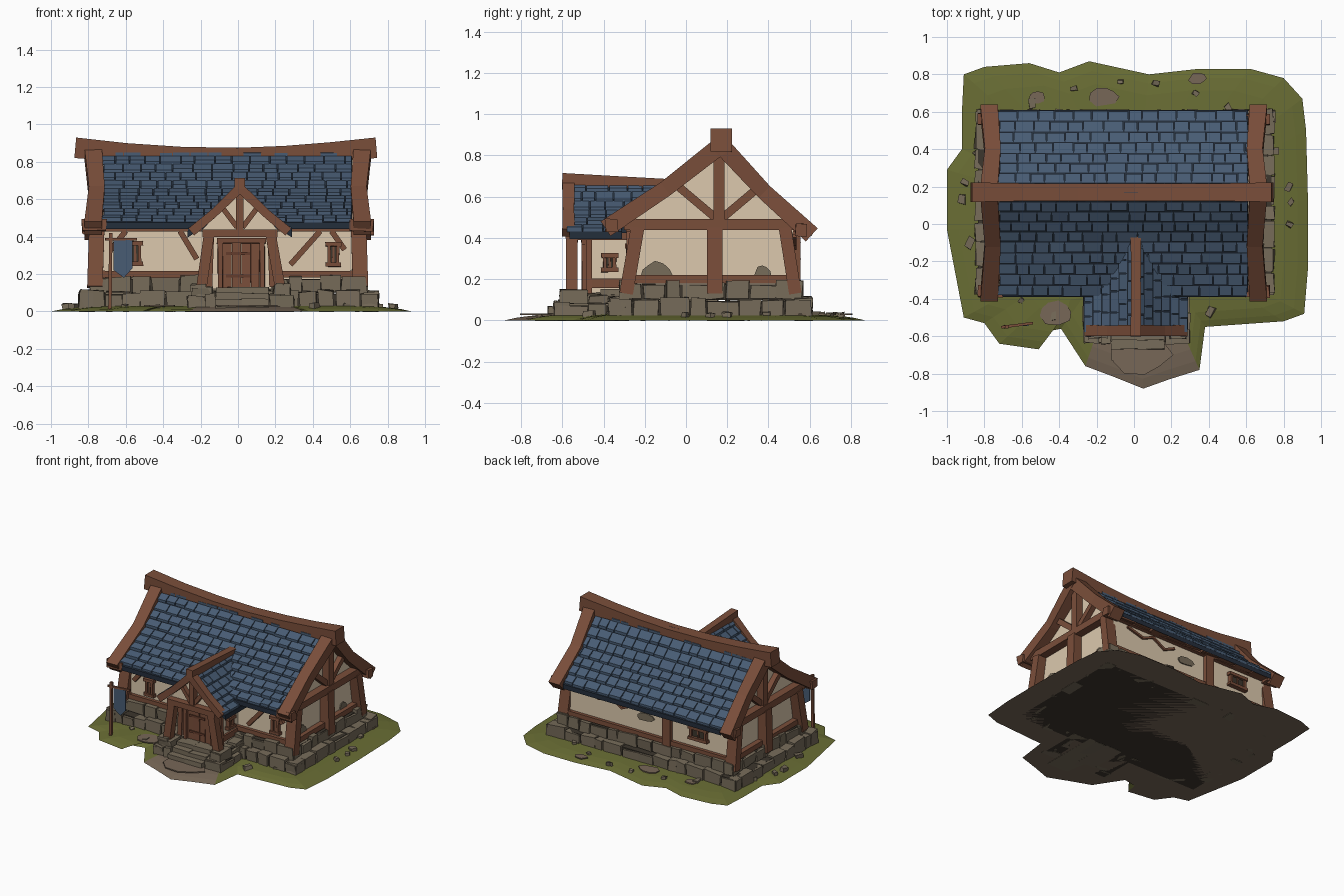
import bpy, bmesh, math, random
from mathutils import Vector, Matrix

random.seed(4)
if "Cube" in bpy.data.objects:
    bpy.data.objects.remove(bpy.data.objects["Cube"])


def material(name, code):
    rgb = [int(code[i:i + 2], 16) / 255 for i in (0, 2, 4)]
    col = [((c + 0.055) / 1.055) ** 2.4 for c in rgb] + [1]
    m = bpy.data.materials.new(name)
    m.use_nodes = True
    m.diffuse_color = col
    m.node_tree.nodes["Principled BSDF"].inputs["Base Color"].default_value = col
    return m


WOOD = material("brown timber", "7a4e3a")
DOOR = material("dark timber", "643c2c")
PLASTER = material("cream plaster", "dcc9ae")
STONE = material("grey brown stone", "776c5a")
MORTAR = material("dark mortar", "3c362d")
SLATE = material("blue slate", "485c74")
SHADE = material("dark slate gaps", "242e3b")
GRASS = material("olive grass", "696d34")
DIRT = material("bare earth", "776757")
X, Y, Z = Vector((1, 0, 0)), Vector((0, 1, 0)), Vector((0, 0, 1))


def finish(name, bm, *mats):
    bmesh.ops.recalc_face_normals(bm, faces=bm.faces)
    mesh = bpy.data.meshes.new(name)
    bm.to_mesh(mesh)
    bm.free()
    for m in mats:
        mesh.materials.append(m)
    ob = bpy.data.objects.new(name, mesh)
    bpy.context.collection.objects.link(ob)
    return ob


def box(bm, c, size, jit=0, rot=None, mat=0):
    verts = bmesh.ops.create_cube(bm, size=1)["verts"]
    for v in verts:
        p = Vector([a * b for a, b in zip(v.co, size)])
        p += Vector([random.uniform(-jit, jit) for _ in size])
        v.co = Vector(c) + (rot @ p if rot else p)
    for f in {f for v in verts for f in v.link_faces}:
        f.material_index = mat


def span(bm, lo, hi, jit=0, mat=0):
    lo, hi = Vector(lo), Vector(hi)
    box(bm, (lo + hi) / 2, hi - lo, jit, None, mat)


def sweep(bm, pts, side, w, h, flare=1):
    """Rectangular beam along a path; flare enlarges the two ends."""
    pts, rings = [Vector(p) for p in pts], []
    for i, p in enumerate(pts):
        t = (pts[min(i + 1, len(pts) - 1)] - pts[max(i - 1, 0)]).normalized()
        k = flare if i in (0, len(pts) - 1) else 1
        s, u = side * w * k / 2, side.cross(t).normalized() * h * k / 2
        rings.append([bm.verts.new(p + q) for q in (s + u, u - s, -s - u, s - u)])
    for a, b in zip(rings, rings[1:]):
        for j in range(4):
            bm.faces.new((a[j], a[j - 1], b[j - 1], b[j]))
    bm.faces.new(rings[0])
    bm.faces.new(rings[-1])


def prism(bm, pts, depth):
    """Extrude a flat polygon of 3D points along depth."""
    f = bm.faces.new([bm.verts.new(p) for p in pts])
    new = bmesh.ops.extrude_face_region(bm, geom=[f])["geom"]
    bmesh.ops.translate(bm, verts=[v for v in new if isinstance(v, bmesh.types.BMVert)], vec=depth)


def patch(name, mat, c, rx, rz, rot, n=9, half=False):
    """Thin irregular plate facing -y before rotation."""
    bm, pts = bmesh.new(), []
    for i in range(n):
        a = i * (math.pi / (n - 1) if half else math.tau / n)
        k = random.uniform(0.75, 1.1)
        pts.append(Vector(c) + rot @ Vector((rx * k * math.cos(a), 0, rz * k * math.sin(a))))
    prism(bm, pts, rot @ Vector((0, -0.008, 0)))
    finish(name, bm, mat)


# Ground mound with bare earth before the steps
outline = [(-.91, .8), (-.8, .84), (-.56, .86), (-.4, .81), (-.24, .87), (.08, .8), (.35, .83), (.62, .83),
           (.8, .78), (.9, .67), (.92, .5), (.93, .13), (.93, -.24), (.91, -.48), (.8, -.52), (.38, -.55),
           (.35, -.78), (.19, -.83), (.05, -.88), (-.1, -.82), (-.26, -.76), (-.39, -.56), (-.49, -.58),
           (-.51, -.67), (-.72, -.64), (-.8, -.53), (-.91, -.5), (-1, -.03), (-1, .29), (-.92, .4), (-.92, .6)]
bm, rings = bmesh.new(), []
for s, z in ((1, 0), (.94, .012), (.86, .022), (.7, .03)):
    rings.append([bm.verts.new((x * s, y * s, z)) for x, y in outline])
for a, b in zip(rings, rings[1:]):
    for j in range(len(a)):
        bm.faces.new((a[j - 1], a[j], b[j], b[j - 1]))
bm.faces.new(rings[-1])
bm.faces.new(rings[0]).material_index = 1
for f in bm.faces:
    c = f.calc_center_median()
    if c.y < -.57 and -.2 < c.x < .3:
        f.material_index = 1
finish("ground", bm, GRASS, DIRT)
flat = Matrix.Rotation(-math.pi / 2, 3, "X")
for x, y, r in ((-.42, -.47, .1), (-.52, .68, .05), (-.16, .68, .08), (.34, .78, .05), (.03, -.7, .17), (.7, .55, .07)):
    patch("earth_patch", DIRT, (x, y, .026), r, r * .7, flat)

# Stone footing: courses of loose blocks around a mortar core
stones, core = bmesh.new(), bmesh.new()


def course(x0, x1, y0, y1, z0, z1, d=.08):
    span(core, (x0 + .015, y0 + .015, z0), (x1 - .015, y1 - .015, z1 - .012))
    for along_x, lo, hi, edges in ((True, x0, x1, (y0, y1)), (False, y0, y1, (x0, x1))):
        for k, e in enumerate(edges):
            inward = d / 2 if k == 0 else -d / 2
            a = lo
            while a < hi - .02:
                b = a + random.uniform(.07, .17)
                b = hi if b > hi - .06 else b
                top = z1 + random.uniform(-.015, .012)
                m, w = (a + b) / 2, b - a - .008
                c = (m, e + inward) if along_x else (e + inward, m)
                size = (w, d) if along_x else (d, w)
                box(stones, (*c, (z0 + top) / 2), (*size, top - z0 - .006), .007)
                a = b


course(-.85, .75, -.375, .61, 0, .105)
course(-.79, .69, -.32, .565, .1, .185)
for x0, x1 in ((-.27, -.12), (.17, .3)):
    course(x0, x1, -.64, -.3, 0, .085)
    course(x0 + .02, x1 - .02, -.61, -.3, .08, .14)
finish("stone_courses", stones, STONE)
finish("stone_core", core, MORTAR)

bm = bmesh.new()
for y, z in ((-.73, .035), (-.67, .07), (-.62, .1), (-.57, .13)):
    for x in (-.12, .02):
        span(bm, (x, y, 0), (x + .145, -.28, z + random.uniform(-.004, .004)), .004)
finish("front_steps", bm, STONE)
bm = bmesh.new()
for i in range(26):
    a = i * math.tau / 26 + random.uniform(-.1, .1)
    s = random.uniform(.02, .045)
    r = Matrix.Rotation(random.uniform(0, 3), 3, "Z")
    box(bm, (-.04 + .88 * math.cos(a), .1 + .66 * math.sin(a), .025), (s * 1.4, s, s), .006, r)
finish("loose_rocks", bm, STONE)

# Plastered house body and porch room
front = [(.17, .87), (-.1, .65), (-.39, .475)]
back = [(.17, .87), (.38, .635), (.61, .445)]
bm = bmesh.new()
prism(bm, [(-.73, y, z) for y, z in ((-.26, .15), (.52, .15), (.52, .48), (.38, .6), (.17, .83), (-.1, .61), (-.26, .52))],
      X * 1.35)
prism(bm, [(x, -.53, z) for x, z in ((-.2, .43), (.01, .64), (.22, .43))], Y * .35)
span(bm, (-.15, -.47, .12), (.18, -.2, .44))
finish("plaster_walls", bm, PLASTER)

# Roofs: dark underlay with separate slates on top
slates, under = bmesh.new(), bmesh.new()


def slab(bm, fn, a0, a1, t0, t1, low, hi0, hi1):
    for v in bmesh.ops.create_cube(bm, size=1)["verts"]:
        u, t, top = v.co.x > 0, v.co.y > 0, v.co.z > 0
        lift = (hi1 if t else hi0) if top else low
        v.co = fn(a1 if u else a0, t1 if t else t0) + Z * lift


def cover(fn, rows, start, end):
    for i in range(rows):
        t0, t1 = i / rows, (i + 1) / rows
        stop = end(fn(0, t1).z)
        slab(under, fn, start, stop, t0, t1, -.035, 0, 0)
        a = start - (i % 2) * .015
        while a < stop - .01:
            b = min(a + random.uniform(.065, .115), stop)
            slab(slates, fn, a + .003, b - .003, t0, t1 - random.uniform(.004, .018), -.004, .006, random.uniform(.014, .022))
            a = b


def main_slope(path):
    def fn(a, t):
        i = 0 if t < .5 else 1
        y, z = Vector(path[i]).lerp(Vector(path[i + 1]), t * 2 - i)
        return Vector((a, y, z))
    return fn


def porch_slope(s):
    return lambda a, t: Vector((.01 + s * .28 * t, a, .67 - .24 * t - .02 * math.sin(math.pi * t)))


cover(main_slope(front), 10, -.72, lambda z: .61)
cover(main_slope(back), 8, -.72, lambda z: .61)
for s in (-1, 1):
    cover(porch_slope(s), 6, -.565, lambda z: -.31 + (z - .43) * 1.22)
finish("roof_slates", slates, SLATE)
finish("roof_underlay", under, SHADE)

# Main timber frame
bm = bmesh.new()
sweep(bm, [(-.87, .17, .875), (-.6, .17, .85), (-.3, .17, .83), (0, .17, .825), (.25, .17, .835), (.5, .17, .855),
           (.74, .17, .875)], Y, .095, .1, 1.1)
finish("ridge_beam", bm, WOOD)
bm = bmesh.new()
for x, out in ((-.755, -1), (.645, 1)):
    for path in (front, back):
        (ya, za), (yb, zb), (yc, zc) = path
        sweep(bm, [(x + out * .02, ya, za - .02), (x, yb, zb - .012), (x + out * .02, yc, zc - .03)], X, .085, .078, 1.1)
    for y, z in ((-.36, .46), (.56, .44)):
        box(bm, (x + out * .015, y, z), (.13, .06, .06), .005)
    sweep(bm, [(x, -.3, .465), (x, .56, .465)], X, .07, .052)
    sweep(bm, [(x - out * .015, -.28, .2), (x - out * .015, .53, .2)], X, .06, .04)
    for y0, y1, w in ((-.29, -.235, .06), (.53, .48, .055), (.14, .14, .068)):
        sweep(bm, [(x + out * .01, y0, .13), (x, y1, .45)], X, .075, w, 1.1)
    sweep(bm, [(x, .16, .47), (x, .16, .84)], X, .06, .055)
    for s in (-1, 1):
        sweep(bm, [(x - out * .01, .16 + s * .02, .5), (x - out * .01, .16 + s * .21, .66)], X, .05, .04)
finish("gable_timbers", bm, WOOD)

# Long wall timbers: sills, wall plates, posts and braces
bm = bmesh.new()
for y in (-.265, .525):
    sweep(bm, [(-.73, y, .2), (.62, y, .2)], Y, .04, .035)
    sweep(bm, [(-.73, y, .445), (.62, y, .445)], Y, .05, .035)
for (xa, za), (xb, zb) in (((-.31, .43), (-.22, .28)), ((.44, .43), (.28, .25)), ((-.68, .33), (-.6, .43)), ((.57, .33), (.5, .43))):
    sweep(bm, [(xa, -.27, za), (xb, -.27, zb)], Y, .035, .03)
sweep(bm, [(-.22, .53, .16), (-.22, .53, .45)], Y, .05, .065)
sweep(bm, [(.5, .525, .41), (.36, .525, .37), (.27, .525, .41), (.17, .525, .35), (.08, .525, .39)], Y, .02, .018)
for i in range(9):
    box(bm, (-.65 + i * .15, .57, .44), (.14, .035, .028), .008)
finish("wall_timbers", bm, WOOD)

# Porch timber frame
bm = bmesh.new()
sweep(bm, [(.01, -.6, .685), (.01, -.3, .67), (.01, -.07, .655)], X, .052, .055, 1.08)
for s in (-1, 1):
    sweep(bm, [(.01, -.57, .66), (.01 + s * .14, -.57, .525), (.01 + s * .26, -.57, .425)], Y, .055, .045, 1.1)
    sweep(bm, [(.015 + s * .21, -.555, .13), (.01 + s * .165, -.555, .41)], Y, .05, .05, 1.12)
    sweep(bm, [(.015 + s * .17, -.47, .13), (.015 + s * .16, -.47, .42)], Y, .03, .035)
    sweep(bm, [(.01 + s * .015, -.55, .45), (.01 + s * .09, -.55, .55)], Y, .035, .028)
    sweep(bm, [(.015 + s * .17, -.58, .41), (.015 + s * .17, -.25, .41)], X, .045, .04)
    sweep(bm, [(.015 + s * .165, -.47, .18), (.015 + s * .165, -.25, .18)], X, .03, .045)
sweep(bm, [(-.19, -.56, .418), (.21, -.56, .418)], Y, .05, .042)
sweep(bm, [(.01, -.555, .42), (.01, -.555, .66)], Y, .045, .04)
finish("porch_timbers", bm, WOOD)

# Door with planks, frame and hinge bands
bm = bmesh.new()
for i in range(4):
    box(bm, (-.056 + i * .049, -.478, .25), (.046, .02, .24 + .006 * (i % 2)), .002)
for x in (-.095, .13):
    box(bm, (x, -.485, .25), (.026, .04, .25), .003)
box(bm, (.018, -.485, .378), (.26, .045, .03), .003)
for z in (.19, .31):
    box(bm, (.0, -.491, z), (.13, .008, .016), 0, None, 1)
finish("front_door", bm, WOOD, DOOR)


# Small windows with timber frames
def window(c, w, h, angle):
    rot, bm = Matrix.Rotation(angle, 3, "Z"), bmesh.new()

    def part(x, z, size, mat=0):
        box(bm, Vector(c) + rot @ Vector((x, -.01, z)), size, .002, rot, mat)
    part(0, 0, (w, .012, h), 1)
    for s in (-1, 1):
        part(s * w / 2, 0, (.018, .04, h))
        part(0, s * h / 2, (w + .04, .05, .022))
    part(0, 0, (.012, .025, h))
    finish("window", bm, WOOD, MORTAR)


window((-.55, -.26, .31), .045, .11, 0)
window((.51, -.26, .305), .045, .11, 0)
window((-.48, .52, .33), .12, .08, math.pi)
window((.18, -.37, .28), .045, .07, math.pi / 2)

# Bare stone showing through the plaster
side = Matrix.Rotation(math.pi / 2, 3, "Z")
patch("bare_stone", STONE, (.62, -.15, .215), .085, .075, side, 7, True)
patch("bare_stone", STONE, (.62, .37, .215), .05, .055, side, 7, True)
patch("bare_stone", STONE, (-.02, .52, .33), .08, .03, Matrix.Rotation(math.pi, 3, "Z"))

# Banner on a pole
bm = bmesh.new()
sweep(bm, [(-.685, -.55, .01), (-.68, -.55, .42)], Y, .018, .018)
sweep(bm, [(-.71, -.552, .385), (-.54, -.53, .385)], Z, .014, .014)
finish("banner_pole", bm, WOOD)
bm = bmesh.new()
prism(bm, [(x, -.545, z) for x, z in ((-.665, .385), (-.565, .38), (-.565, .23), (-.61, .18), (-.665, .22))], Y * .008)
finish("banner_cloth", bm, SLATE)
